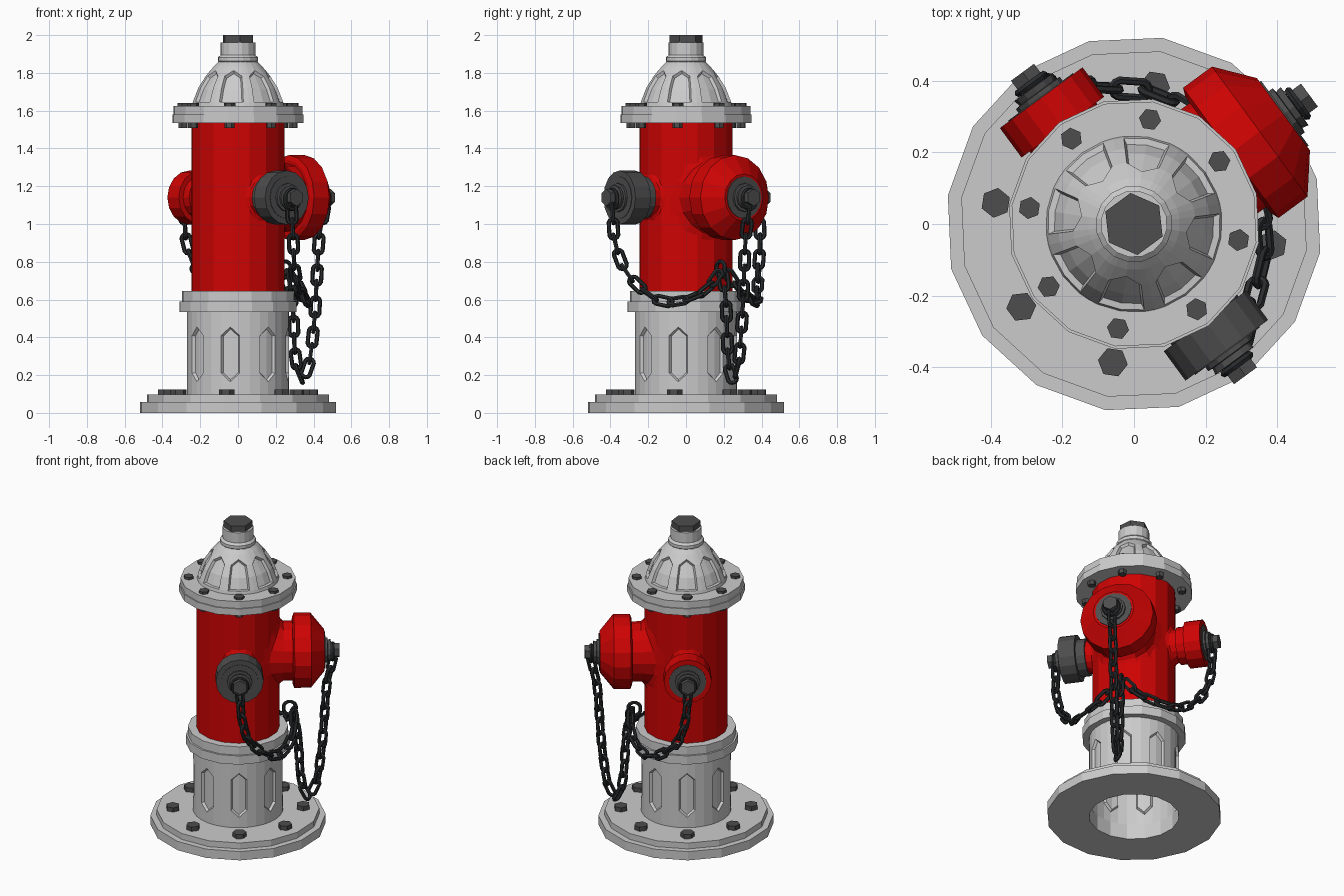
import bpy, bmesh
from math import sin, cos, pi, radians, sqrt
from mathutils import Matrix, Vector

if "Cube" in bpy.data.objects:
    bpy.data.objects.remove(bpy.data.objects["Cube"])

# Built with the large outlet on +X, then everything is turned to its final heading
TURN = Matrix.Rotation(radians(36.3), 4, 'Z')


def material(name, rgb):
    m = bpy.data.materials.new(name)
    m.diffuse_color = (*rgb, 1)
    m.use_nodes = True
    m.node_tree.nodes["Principled BSDF"].inputs["Base Color"].default_value = m.diffuse_color
    return m


RED = material("red_paint", (0.62, 0.001, 0.001))
DARK = material("dark_iron", (0.075, 0.075, 0.075))
CHAIN = material("chain_steel", (0.022, 0.024, 0.026))
GREY = material("grey_metal", (0.52, 0.52, 0.52))


def finish(bm, name, mat, matrix=Matrix()):
    bm.transform(TURN @ matrix)
    me = bpy.data.meshes.new(name)
    bm.to_mesh(me)
    bm.free()
    me.materials.append(mat)
    ob = bpy.data.objects.new(name, me)
    bpy.context.collection.objects.link(ob)
    return ob


def revolve(bm, profile, angles, ends="cap"):
    """Spin (radius, height) points; ends are 'cap', 'loop' or 'open'."""
    n = len(angles)
    rings = [[bm.verts.new((r * cos(a), r * sin(a), z)) for a in angles] for r, z in profile]
    pairs = list(zip(rings, rings[1:]))
    if ends == "loop":
        pairs.append((rings[-1], rings[0]))
    grid = [[bm.faces.new((lo[c], lo[(c + 1) % n], hi[(c + 1) % n], hi[c])) for c in range(n)]
            for lo, hi in pairs]
    if ends == "cap":
        bm.faces.new(rings[0][::-1])
        bm.faces.new(rings[-1])
    if ends != "open":
        bmesh.ops.recalc_face_normals(bm, faces=bm.faces[:])
    return rings, grid


def lathe(name, profile, mat=GREY, matrix=Matrix(), sides=16, ends="cap"):
    bm = bmesh.new()
    revolve(bm, profile, [2 * pi * i / sides for i in range(sides)], ends)
    return finish(bm, name, mat, matrix)


def panelled(name, profile, lo, hi, half_width, tips, depth, ends="cap"):
    """Lathe with eight recessed panels spanning rings lo..hi; tips = {ring: (r, z)}."""
    angles = [radians(45 * k + d) for k in range(8) for d in (-half_width, 0, half_width, 22.5)]
    bm = bmesh.new()
    rings, grid = revolve(bm, profile, angles, ends)
    for k in range(8):
        a = angles[4 * k + 1]
        for ring, (r, z) in tips.items():
            rings[ring][4 * k + 1].co = (r * cos(a), r * sin(a), z)
    bm.normal_update()
    for k in range(8):
        panel = [grid[i][4 * k + c] for i in range(lo, hi) for c in (0, 1)]
        bmesh.ops.inset_region(bm, faces=panel, thickness=0.008, depth=-depth, use_even_offset=True)
    return finish(bm, name, GREY)


def bolt_circle(name, radius, size, z0, z1):
    bm = bmesh.new()
    for k in range(8):
        spot = Matrix.Rotation(k * pi / 4, 4, 'Z') @ Matrix.Translation((radius, 0, (z0 + z1) / 2))
        bmesh.ops.create_cone(bm, cap_ends=True, segments=6, radius1=size, radius2=size,
                              depth=z1 - z0, matrix=spot)
    return finish(bm, name, DARK)


# Base plate, hollow panelled lower barrel and collar
lathe("base_plate", [(.27, 0), (.525, 0), (.525, .058), (.487, .058), (.487, .097), (.27, .097)],
      ends="loop")
panelled("lower_barrel", [(.27, .05), (.27, .21), (.27, .41), (.27, .56)],
         1, 2, 10.5, {1: (.27, .165), 2: (.27, .455)}, .016, ends="open")
lathe("collar", [(.26, .533), (.312, .533), (.312, .59), (.30, .59), (.30, .645), (.24, .645)],
      ends="loop")
bolt_circle("base_bolts", .39, .042, .09, .125)

# Red body, top flange, fluted dome and operating nut
lathe("body", [(.25, .62), (.25, 1.54)], RED)
lathe("top_flange", [(.352, 1.535), (.352, 1.58), (.345, 1.58), (.345, 1.625)])
bolt_circle("flange_bolts", .295, .031, 1.62, 1.64)
bolt_circle("flange_nuts", .295, .026, 1.508, 1.54)
panelled("dome", [(.247, 1.62), (.241, 1.645), (.212, 1.72), (.172, 1.783), (.128, 1.835), (.10, 1.862)],
         1, 3, 15.5, {3: (.148, 1.813)}, .016)
lathe("dome_neck", [(.098, 1.85), (.107, 1.862), (.107, 1.882), (.093, 1.895), (.093, 1.962)])
lathe("top_nut", [(.087, 1.955), (.087, 2.0)], DARK, sides=6)


# Outlets: axis along local Z, swung out to the heading given
def outlet_frame(heading):
    return (Matrix.Translation((0, 0, 1.14)) @ Matrix.Rotation(radians(heading), 4, 'Z')
            @ Matrix.Rotation(pi / 2, 4, 'Y'))


def cap_nut(name, s, frame):
    lathe(name + "_disc", [(.112, s - .02), (.112, s + .003)], DARK, frame)
    lathe(name + "_nut_base", [(.076, s - .01), (.076, s + .016), (.062, s + .018),
                               (.066, s + .036), (.034, s + .038), (.034, s + .065)], DARK, frame, 12)
    lathe(name + "_nut", [(.046, s + .056), (.046, s + .088)], DARK, frame, 6)


def flared_neck(name, heading, wide, tall, radius):
    """Outlet neck whose root flares out along the curve of the body."""
    bm = bmesh.new()
    rings, _ = revolve(bm, [(1, 0), (1, 1), (radius, .27), (radius, .345)],
                       [2 * pi * i / 16 for i in range(16)])
    for i in range(16):
        z, y = cos(2 * pi * i / 16), sin(2 * pi * i / 16)
        root = Vector((-tall * z, wide * y, sqrt(.25 ** 2 - (wide * y) ** 2) - .012))
        end = Vector((-radius * z, radius * y, .27))
        rings[0][i].co = root
        rings[1][i].co = root.lerp(end, .5) - Vector((-z, y, 0)) * (tall - radius) * .25
        for ring, x in ((2, .27), (3, .345)):
            rings[ring][i].co = (end.x, end.y, x)
    bmesh.ops.recalc_face_normals(bm, faces=bm.faces[:])
    return finish(bm, name, RED, outlet_frame(heading))


main = outlet_frame(0)
flared_neck("large_outlet_neck", 0, .225, .27, .18)
lathe("large_outlet_cap", [(.20, .325), (.225, .335), (.225, .435), (.125, .517)], RED, main)
cap_nut("large_outlet", .519, main)

for name, heading, mat in (("back_outlet", 90, RED), ("front_outlet", -90, DARK)):
    frame = outlet_frame(heading)
    flared_neck(name + "_neck", heading, .125, .145, .1)
    lathe(name + "_cap", [(.115, .28), (.115, .335), (.143, .335), (.143, .437)], mat, frame)
    cap_nut(name, .437, frame)


# Chains: oval links walked along a smooth path, every other one turned a quarter
def smooth_path(points, steps=30):
    p = [Vector(q) for q in points]
    p = [2 * p[0] - p[1]] + p + [2 * p[-1] - p[-2]]
    out = []
    for a, b, c, d in zip(p, p[1:], p[2:], p[3:]):
        for i in range(steps):
            t = i / steps
            out.append(.5 * (2 * b + (c - a) * t + (2 * a - 5 * b + 4 * c - d) * t * t
                             + (3 * b - a - 3 * c + d) * t ** 3))
    return out + [p[-2]]


def add_link(bm, centre, along, side, half=.028, bend=.024, wire=.0115, n=12, m=6):
    normal = along.cross(side)
    rings = []
    for i in range(n):
        a = 2 * pi * (i + .5) / n
        out = along * cos(a) + side * sin(a)
        mid = centre + along * (half if cos(a) > 0 else -half) + out * bend
        rings.append([bm.verts.new(mid + wire * (out * cos(2 * pi * j / m) + normal * sin(2 * pi * j / m)))
                      for j in range(m)])
    for i in range(n):
        r, s = rings[i], rings[(i + 1) % n]
        for j in range(m):
            bm.faces.new((r[j], s[j], s[(j + 1) % m], r[(j + 1) % m]))


def chain(name, points, spacing=.083):
    path = smooth_path(points)
    bm = bmesh.new()
    travelled, count = spacing, 0
    for i in range(1, len(path) - 1):
        travelled += (path[i] - path[i - 1]).length
        if travelled >= spacing:
            travelled -= spacing
            along = (path[i + 1] - path[i - 1]).normalized()
            side = along.cross(Vector((.6, .75, .27))).normalized()
            if count % 2:
                side = along.cross(side)
            add_link(bm, path[i], along, side)
            count += 1
    bmesh.ops.recalc_face_normals(bm, faces=bm.faces[:])
    return finish(bm, name, CHAIN)


chain("large_outlet_chain", [(.563, 0, 1.06), (.533, 0, .92), (.517, 0, .7), (.50, 0, .48), (.465, 0, .26),
                             (.41, 0, .195), (.375, 0, .32), (.36, 0, .55), (.335, 0, .72)])
for name, s in (("back_outlet_chain", 1), ("front_outlet_chain", -1)):
    chain(name, [(0, s * .482, 1.06), (.015, s * .475, .9), (.06, s * .43, .74), (.17, s * .345, .615),
                 (.26, s * .26, .59), (.325, s * .12, .645), (.335, s * .02, .75)])

# Rings round the cap nuts, and the anchor ring on the body
bm = bmesh.new()
X, Y, Z = Vector((1, 0, 0)), Vector((0, 1, 0)), Vector((0, 0, 1))
for spot, side in (((.567, 0, 1.13), Y), ((0, .485, 1.13), X), ((0, -.485, 1.13), X)):
    add_link(bm, Vector(spot), Z, side, half=.006, bend=.045)
add_link(bm, Vector((.31, 0, .76)), Z, X, half=.005, bend=.038)
bmesh.ops.recalc_face_normals(bm, faces=bm.faces[:])
finish(bm, "chain_rings", CHAIN)
